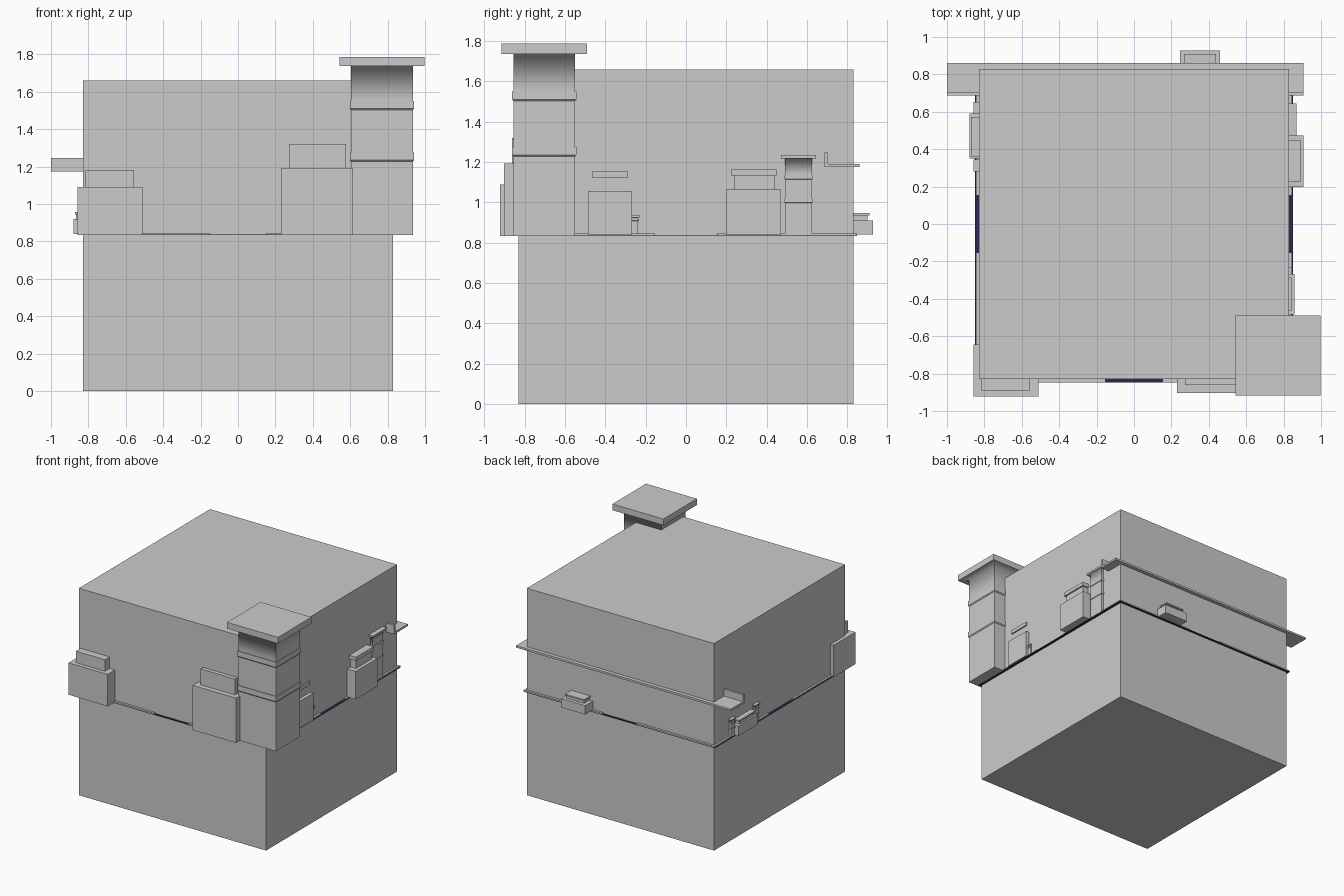
import bpy, bmesh

if "Cube" in bpy.data.objects:
    bpy.data.objects.remove(bpy.data.objects["Cube"])


def mesh_object(name, bm):
    me = bpy.data.meshes.new(name)
    bm.normal_update()
    bm.to_mesh(me)
    bm.free()
    ob = bpy.data.objects.new(name, me)
    bpy.context.collection.objects.link(ob)
    return ob


def box(name, x0, x1, y0, y1, z0, z1):
    bm = bmesh.new()
    bmesh.ops.create_cube(bm, size=1)
    for v in bm.verts:
        v.co = ((x0 + x1) / 2 + v.co.x * (x1 - x0),
                (y0 + y1) / 2 + v.co.y * (y1 - y0),
                (z0 + z1) / 2 + v.co.z * (z1 - z0))
    return mesh_object(name, bm)


def column(name, cx, cy, hx, hy, z0, z1, bands, band_h, band_out, cap_out, cap_h):
    """Square shaft with collars and a flat cap; the neck shades softly into the cap."""
    rings = [(z0, 0)]
    for b in bands:
        rings += [(b, 0), (b + band_h * 0.15, band_out), (b + band_h, band_out), (b + band_h, 0)]
    neck = len(rings) - 1
    rings += [(z1 - cap_h, 0), (z1 - cap_h, cap_out), (z1, cap_out)]
    bm = bmesh.new()
    loops = []
    for z, o in rings:
        loops.append([bm.verts.new((cx + sx * (hx + o), cy + sy * (hy + o), z))
                      for sx, sy in ((-1, -1), (1, -1), (1, 1), (-1, 1))])
    for k in range(len(loops) - 1):
        a, b = loops[k], loops[k + 1]
        for i in range(4):
            j = (i + 1) % 4
            f = bm.faces.new((a[i], a[j], b[j], b[i]))
            f.smooth = k in (neck, neck + 1)
    bm.faces.new(loops[0][::-1])
    bm.faces.new(loops[-1])
    # keep corners and collars crisp, leave the neck-to-cap joint soft
    soft = set(loops[neck + 1])
    for e in bm.edges:
        e.smooth = e.verts[0] in soft and e.verts[1] in soft
    return mesh_object(name, bm)


# Large block
box("main_block", -0.83, 0.83, -0.83, 0.83, 0, 1.66)

# Dark ground sheet with four corner pavements
ground = box("ground_sheet", -0.85, 0.85, -0.848, 0.848, 0.833, 0.837)
mat = bpy.data.materials.new("dark_purple")
mat.diffuse_color = (0.035, 0.018, 0.09, 1)
mat.use_nodes = True
mat.node_tree.nodes["Principled BSDF"].inputs["Base Color"].default_value = mat.diffuse_color
ground.data.materials.append(mat)
for sx in (-1, 1):
    for sy in (-1, 1):
        xs = sorted((sx * 0.153, sx * 0.846))
        ys = sorted((sy * 0.153, sy * 0.848))
        box("corner_pavement", *xs, *ys, 0.837, 0.846)

# Front left building
box("front_left_building", -0.858, -0.51, -0.923, -0.645, 0.834, 1.09)
box("front_left_roof_block", -0.815, -0.557, -0.89, -0.68, 1.09, 1.182)

# Front right building
box("front_right_building", 0.23, 0.615, -0.903, -0.6, 0.834, 1.193)
box("front_right_roof_block", 0.273, 0.577, -0.862, -0.64, 1.193, 1.32)

# Corner tower
column("corner_tower", 0.77, -0.703, 0.166, 0.153, 0.834, 1.787,
       (1.228, 1.503), 0.048, 0.006, 0.06, 0.05)

# Right side, front building with sill and little post
box("right_front_building", 0.7, 0.857, -0.485, -0.267, 0.84, 1.056)
box("right_front_ledge", 0.7, 0.841, -0.465, -0.287, 1.124, 1.153)
column("right_front_post", 0.77, -0.265, 0.068, 0.028, 0.84, 0.935,
       (0.908,), 0.01, 0.003, 0.006, 0.01)

# Right side, back building with lid
box("right_back_building", 0.65, 0.906, 0.198, 0.472, 0.84, 1.064)
box("right_back_neck", 0.68, 0.878, 0.24, 0.438, 1.064, 1.134)
box("right_back_lid", 0.67, 0.89, 0.224, 0.448, 1.134, 1.164)

# Right side slim tower
column("right_slim_tower", 0.782, 0.558, 0.066, 0.066, 0.84, 1.234,
       (0.997, 1.114), 0.022, 0.004, 0.021, 0.015)

# Back building with lid
box("back_building", 0.246, 0.46, 0.7, 0.927, 0.84, 0.911)
box("back_neck", 0.275, 0.43, 0.72, 0.9, 0.911, 0.936)
box("back_lid", 0.267, 0.438, 0.715, 0.91, 0.936, 0.947)

# Left side low building between two posts
box("left_building", -0.88, -0.7, 0.35, 0.592, 0.84, 0.92)
box("left_neck", -0.866, -0.72, 0.375, 0.56, 0.92, 0.945)
box("left_lid", -0.872, -0.72, 0.362, 0.572, 0.945, 0.956)
for y in (0.313, 0.62):
    column("left_post", -0.827, y, 0.023, 0.023, 0.84, 0.985,
           (0.9, 0.942), 0.009, 0.003, 0.008, 0.008)

# Raised track slab with an upright kerb
box("track_slab", -1.0, 0.905, 0.687, 0.86, 1.175, 1.191)
box("track_kerb", -1.0, 0.905, 0.687, 0.704, 1.191, 1.247)
